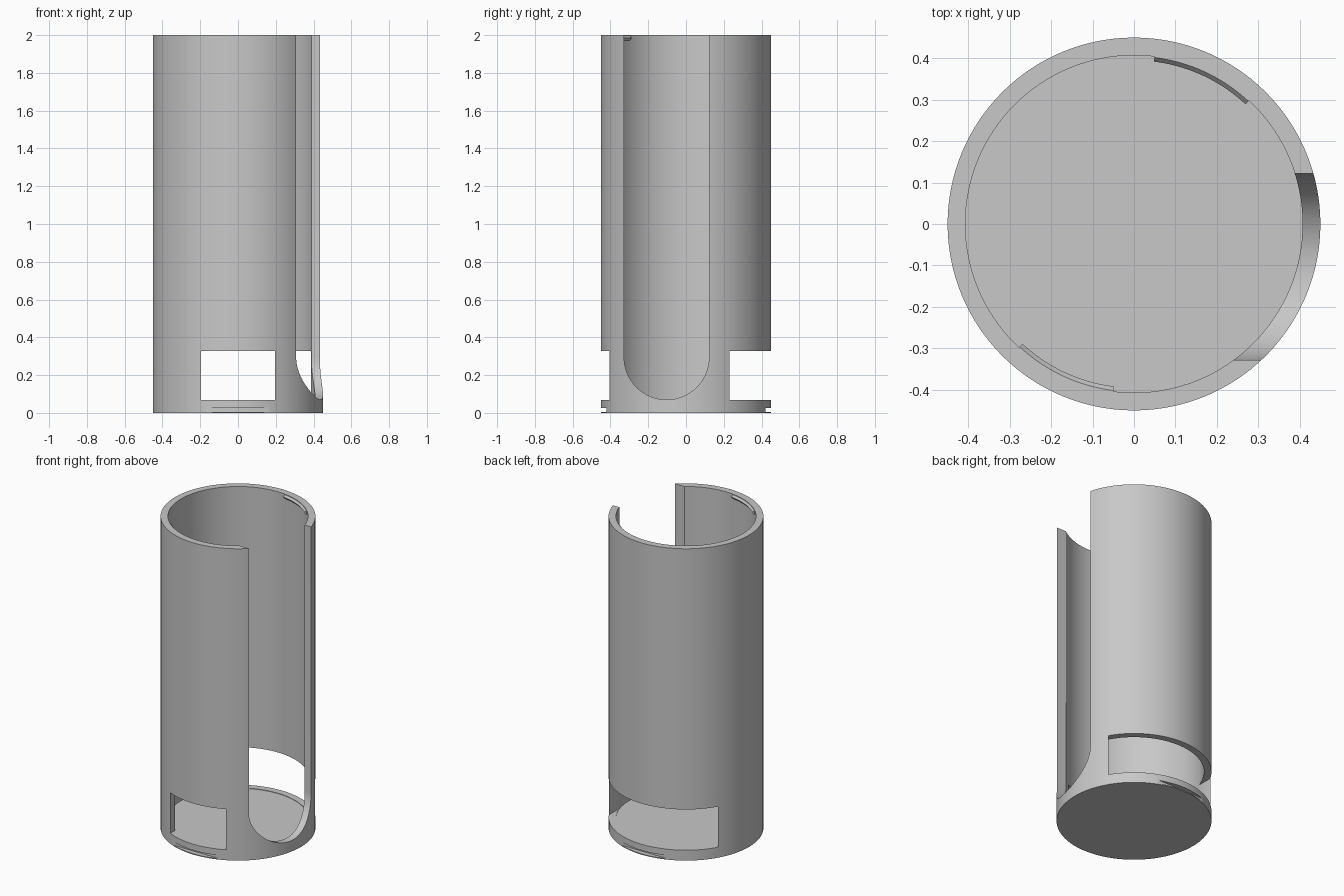
import bpy, bmesh, math
from mathutils import Vector

if "Cube" in bpy.data.objects:
    bpy.data.objects.remove(bpy.data.objects["Cube"], do_unlink=True)

R_OUT, R_IN, HEIGHT, FLOOR = 0.45, 0.407, 2.0, 0.064

grey = bpy.data.materials.new("plain_grey")
grey.use_nodes = True
colour = (0.58, 0.58, 0.58, 1)
grey.diffuse_color = colour
grey.node_tree.nodes["Principled BSDF"].inputs["Base Color"].default_value = colour


def make_object(name, bm):
    bmesh.ops.recalc_face_normals(bm, faces=bm.faces)
    mesh = bpy.data.meshes.new(name)
    bm.to_mesh(mesh)
    bm.free()
    mesh.materials.append(grey)
    obj = bpy.data.objects.new(name, mesh)
    bpy.context.collection.objects.link(obj)
    return obj


def prism(name, points, direction):
    """Extrude a closed outline along a direction."""
    bm = bmesh.new()
    face = bm.faces.new([bm.verts.new(p) for p in points])
    new = bmesh.ops.extrude_face_region(bm, geom=[face])["geom"]
    bmesh.ops.translate(bm, vec=Vector(direction),
                        verts=[v for v in new if isinstance(v, bmesh.types.BMVert)])
    return make_object(name, bm)


def cylinder(name, radius, z0, z1, sides=128):
    ring = [2 * math.pi * i / sides for i in range(sides)]
    return prism(name, [(radius * math.cos(a), radius * math.sin(a), z0) for a in ring],
                 (0, 0, z1 - z0))


def box(name, x, y0, y1, z0, z1):
    """Box spanning -x to x."""
    return prism(name, [(-x, y0, z0), (x, y0, z0), (x, y1, z0), (-x, y1, z0)],
                 (0, 0, z1 - z0))


def select_only(obj):
    bpy.ops.object.select_all(action='DESELECT')
    obj.select_set(True)
    bpy.context.view_layer.objects.active = obj


# Tube body and the shapes cut from it
body = cylinder("tube_body", R_OUT, 0, HEIGHT)

slot_y, slot_r, slot_z = -0.103, 0.225, 0.295
arc = [math.pi + math.pi * i / 48 for i in range(49)]
slot_outline = [(0.05, slot_y + slot_r * math.cos(a), slot_z + slot_r * math.sin(a)) for a in arc]
slot_outline += [(0.05, slot_y + slot_r, 2.2), (0.05, slot_y - slot_r, 2.2)]

cutters = [
    cylinder("cavity_cutter", R_IN, FLOOR, 2.1),
    prism("side_slot_cutter", slot_outline, (1, 0, 0)),
    box("front_window_cutter", 0.197, -0.6, -0.1, 0.067, 0.328),
    box("back_window_cutter", 0.387, 0.05, 0.6, 0.067, 0.328),
    box("front_groove_cutter", 0.165, -0.6, -0.42, 0.006, 0.027),
    box("back_groove_cutter", 0.165, 0.42, 0.6, 0.006, 0.027),
]
for cutter in cutters:
    cutter.hide_render = True
    mod = body.modifiers.new(cutter.name, 'BOOLEAN')
    mod.operation = 'DIFFERENCE'
    mod.solver = 'EXACT'
    mod.object = cutter
    select_only(body)
    bpy.ops.object.modifier_apply(modifier=mod.name)
    bpy.data.objects.remove(cutter, do_unlink=True)


# Thin snap ridges inside the rim
def snap_ridge(name, start, end, steps=16):
    profile = [(R_IN + 0.004, 1.997), (R_IN - 0.002, 1.997), (R_IN - 0.012, 1.985),
               (R_IN - 0.002, 1.972), (R_IN + 0.004, 1.972)]
    bm = bmesh.new()
    rings = []
    for i in range(steps + 1):
        a = math.radians(start + (end - start) * i / steps)
        rings.append([bm.verts.new((r * math.cos(a), r * math.sin(a), z)) for r, z in profile])
    n = len(profile)
    for a, b in zip(rings, rings[1:]):
        for j in range(n):
            k = (j + 1) % n
            bm.faces.new((a[j], a[k], b[k], b[j]))
    bm.faces.new(rings[0])
    bm.faces.new(rings[-1])
    return make_object(name, bm)


parts = [body, snap_ridge("back_snap_ridge", 47, 83), snap_ridge("front_snap_ridge", 227, 263)]

# Smooth the round walls and keep the cut edges sharp
for part in parts:
    select_only(part)
    bpy.ops.object.shade_smooth_by_angle(angle=math.radians(25))
